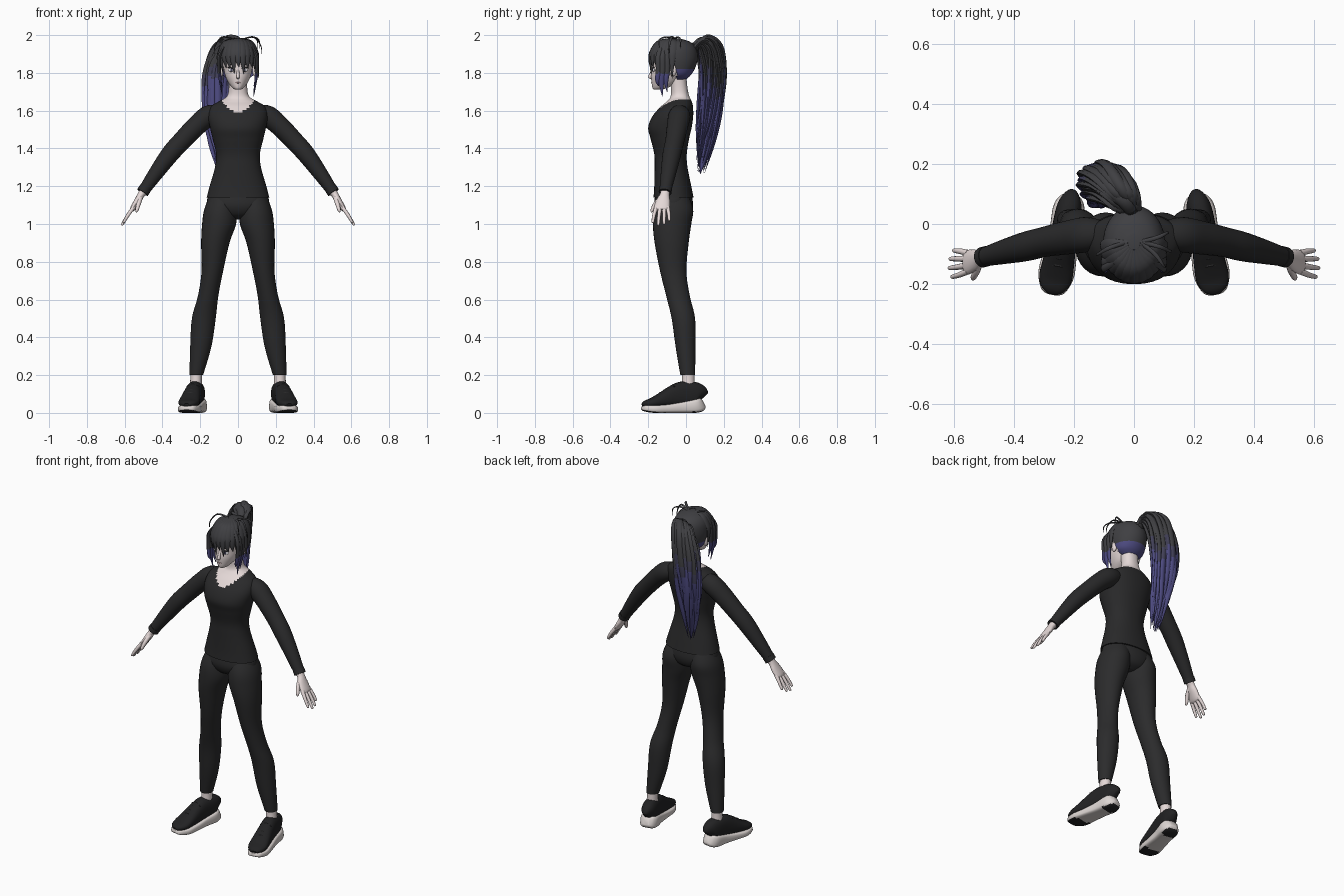
import bpy, bmesh, math, random
from mathutils import Vector, Matrix

random.seed(4)


def mat(name, r, g, b):
    m = bpy.data.materials.new(name)
    m.diffuse_color = (r, g, b, 1)
    return m


SKIN = mat("pale skin", .78, .69, .68)
SHIRT = mat("black shirt cloth", .022, .022, .023)
LEGGING = mat("black legging cloth", .024, .024, .025)
SHOE = mat("black shoe fabric", .016, .016, .017)
SOLE = mat("off white sole", .72, .67, .65)
HAIR = mat("charcoal hair", .05, .05, .055)
DUSK = mat("dusky violet hair", .055, .053, .1)
INDIGO = mat("indigo hair", .075, .07, .22)
EYE = mat("eye white", .85, .85, .88)
LIP = mat("soft pink lip", .6, .4, .4)


def smooth(pts, steps):
    """Catmull-Rom resampling of equal-length tuples."""
    out = []
    for i in range(len(pts) - 1):
        p = [pts[max(i - 1, 0)], pts[i], pts[i + 1], pts[min(i + 2, len(pts) - 1)]]
        for k in range(steps):
            t = k / steps
            out.append([.5 * (2 * b + (c - a) * t + (2 * a - 5 * b + 4 * c - d) * t * t
                              + (3 * b - a - 3 * c + d) * t ** 3) for a, b, c, d in zip(*p)])
    return out + [list(pts[-1])]


def finish(name, bm, mats, rule=None):
    bmesh.ops.recalc_face_normals(bm, faces=bm.faces[:])
    if rule:
        for f in bm.faces:
            f.material_index = rule(f.calc_center_median(), f.normal)
    me = bpy.data.meshes.new(name)
    bm.to_mesh(me)
    bm.free()
    for m in mats:
        me.materials.append(m)
    me.shade_smooth()
    me.set_sharp_from_angle(angle=math.radians(50))
    ob = bpy.data.objects.new(name, me)
    bpy.context.collection.objects.link(ob)
    return ob


def sweep(name, pts, mats, rule=None, n=16, steps=5, hint=None, power=2, place=None, cut=None):
    """Skin rings (x, y, z, half width, half depth); level rings unless a width hint is given."""
    rows = smooth(pts, steps)
    bm, rings = bmesh.new(), []
    for i, r in enumerate(rows):
        c, u, v = Vector(r[:3]), Vector((1, 0, 0)), Vector((0, 1, 0))
        if hint:
            t = (Vector(rows[min(i + 1, len(rows) - 1)][:3]) - Vector(rows[max(i - 1, 0)][:3])).normalized()
            u = Vector(hint)
            u = (u - t * u.dot(t)).normalized()
            v = t.cross(u)
        ring = []
        for k in range(n):
            a = 2 * math.pi * k / n
            x, y = [math.copysign(abs(w) ** (2 / power), w) for w in (math.cos(a), math.sin(a))]
            p = c + u * (x * max(r[3], .0005)) + v * (y * max(r[4], .0005))
            ring.append(bm.verts.new(place(p) if place else p))
        rings.append(ring)
    for a, b in zip(rings, rings[1:]):
        for k in range(n):
            bm.faces.new((a[k], a[(k + 1) % n], b[(k + 1) % n], b[k]))
    bm.faces.new(rings[0])
    bm.faces.new(rings[-1])
    if cut:
        bmesh.ops.delete(bm, geom=[f for f in bm.faces if cut(f.calc_center_median())], context='FACES')
    return finish(name, bm, mats, rule)


def ball(name, loc, size, m, turn=0, tilt=0):
    bm = bmesh.new()
    bmesh.ops.create_uvsphere(bm, u_segments=16, v_segments=10, radius=1)
    bm.transform(Matrix.Translation(loc) @ Matrix.Rotation(turn, 4, 'Z') @ Matrix.Rotation(tilt, 4, 'Y')
                 @ Matrix.Diagonal((*size, 1)))
    return finish(name, bm, [m])


def level(rows):
    """Rows of (z, centre x, half x, front y, back y) to sweep rings."""
    return [(cx, (f + b) / 2, z, rx, (b - f) / 2) for z, cx, rx, f, b in rows]


# Shirt with scooped neckline, running up into the neck
def neckline(c, n):
    return int(c.z > (1.59 + 9 * c.x ** 2 if c.y < -.04 else 1.66))


sweep("shirt_and_neck", level([
    (1.14, 0, .166, -.172, .04), (1.2, 0, .15, -.168, .028), (1.3, 0, .122, -.166, .008),
    (1.37, 0, .116, -.168, .004), (1.45, 0, .134, -.187, .016), (1.51, 0, .148, -.2, .03),
    (1.57, 0, .158, -.178, .038), (1.62, 0, .145, -.135, .037), (1.65, 0, .1, -.1, .03),
    (1.675, 0, .06, -.082, .018), (1.72, 0, .049, -.08, .008), (1.8, 0, .05, -.09, 0)]),
    [SHIRT, SKIN], neckline, n=48, steps=8, power=2.2)

# Pelvis
sweep("leggings_hips", level([
    (1.025, 0, .06, -.1, -.02), (1.05, 0, .12, -.145, .02), (1.1, 0, .165, -.168, .037),
    (1.17, 0, .152, -.16, .028)]), [LEGGING], n=32)

for s in (1, -1):
    side = "left" if s > 0 else "right"

    def mirror(p):
        return Vector((p.x * s, p.y, p.z))

    # Legs and ankles
    sweep(side + "_legging", level([
        (1.16, .075, .07, -.135, .01), (1.08, .092, .086, -.168, .038), (1.0, .1, .09, -.175, .028),
        (.9, .12, .075, -.166, .014), (.75, .136, .057, -.137, .002), (.62, .158, .054, -.105, .02),
        (.5, .181, .063, -.076, .048), (.35, .197, .056, -.055, .05), (.2, .221, .036, -.03, .048)]),
        [LEGGING], n=28, place=mirror)
    sweep(side + "_ankle", [(.221, .012, .23, .03, .033), (.222, .012, .17, .031, .034),
                            (.225, .01, .11, .034, .04)], [SKIN], place=mirror)

    # Sleeves with cuffs
    sweep(side + "_sleeve", [
        (.09, -.035, 1.59, .04, .04), (.155, -.035, 1.572, .058, .056), (.22, -.045, 1.52, .056, .053),
        (.3, -.06, 1.437, .05, .05), (.36, -.075, 1.37, .049, .048), (.43, -.092, 1.275, .041, .04),
        (.5, -.11, 1.175, .031, .03)], [SHIRT], n=24, hint=(0, 1, 0), place=mirror)
    sweep(side + "_cuff", [(.49, -.107, 1.19, .034, .033), (.505, -.111, 1.167, .034, .033)],
          [SHIRT], n=24, hint=(0, 1, 0), place=mirror)

    # Hands
    sweep(side + "_palm", [(.495, -.109, 1.18, .026, .024), (.513, -.113, 1.155, .025, .019),
                           (.53, -.12, 1.125, .036, .018), (.555, -.128, 1.085, .041, .015),
                           (.563, -.129, 1.073, .036, .01)], [SKIN], hint=(0, 1, 0), place=mirror)
    for k, (dy, ln) in enumerate([(-.03, .9), (-.01, 1.05), (.011, 1), (.03, .8)]):
        sweep(f"{side}_finger_{k + 1}", [
            (.552, -.127 + dy, 1.09, .011, .011), (.552 + .032 * ln, -.13 + dy * 1.3, 1.09 - .045 * ln, .0095, .0095),
            (.552 + .058 * ln, -.132 + dy * 1.45, 1.09 - .088 * ln, .007, .007),
            (.552 + .06 * ln, -.132 + dy * 1.45, 1.09 - .092 * ln, .002, .002)],
            [SKIN], n=10, hint=(0, 1, 0), place=mirror)
    sweep(side + "_thumb", [(.515, -.125, 1.145, .014, .014), (.525, -.158, 1.11, .013, .012),
                            (.535, -.178, 1.075, .01, .009), (.538, -.183, 1.062, .003, .003)],
          [SKIN], n=10, hint=(0, 1, 0), place=mirror)

    # Trainers, toes turned outward
    def shoe(p):
        q = Matrix.Rotation(math.radians(11), 3, 'Z') @ p
        return Vector(((q.x + .24) * s, q.y - .07, q.z))

    def tread(c, n):
        return int(n.z < -.7 and (c.y < -.14 or c.y > .03))

    sweep(side + "_shoe_sole", [(0, y, (t + b) / 2, w, (t - b) / 2) for y, w, t, b in [
        (-.167, .018, .035, .02), (-.152, .042, .04, .009), (-.1, .06, .041, 0), (-.03, .056, .046, 0),
        (.05, .051, .06, 0), (.12, .053, .075, 0), (.152, .04, .08, .01), (.166, .018, .072, .03)]],
        [SOLE, SHOE], tread, n=24, hint=(1, 0, 0), power=4, place=shoe)
    sweep(side + "_shoe_upper", [(0, y, (t + .03) / 2, w, (t - .03) / 2) for y, w, t in [
        (-.163, .02, .05), (-.145, .043, .066), (-.11, .055, .08), (-.06, .053, .108), (0, .047, .145),
        (.05, .044, .166), (.11, .043, .165), (.14, .037, .15), (.156, .015, .12)]],
        [SHOE], n=24, hint=(1, 0, 0), power=2.5, place=shoe)
    for k in range(4):
        y, z = -.07 + .024 * k, .106 + .0145 * k
        sweep(f"{side}_lace_{k + 1}", [(-.033, y, z - .012, .004, .004), (0, y, z, .004, .004),
                                       (.033, y, z - .012, .004, .004)],
              [LEGGING], n=6, hint=(0, 1, 0), place=shoe)

    # Facial features and ears
    ball(side + "_ear", (.088 * s, -.068, 1.812), (.012, .018, .03), SKIN)
    ball(side + "_eye", (.035 * s, -.1715, 1.815), (.018, .005, .01), EYE, .3 * s)
    ball(side + "_iris", (.034 * s, -.175, 1.815), (.007, .004, .009), DUSK, .3 * s)
    ball(side + "_lash", (.036 * s, -.1735, 1.827), (.021, .005, .003), HAIR, .3 * s, -.1 * s)
    ball(side + "_brow", (.036 * s, -.175, 1.845), (.019, .004, .003), HAIR, .3 * s, -.1 * s)

    # Framing locks in front of the ears, indigo towards the tips
    for k, (y, tip, w) in enumerate([(-.145, 1.73, .015), (-.125, 1.675, .02), (-.1, 1.70, .016)]):
        sweep(f"{side}_framing_lock_{k + 1}", [
            (.065, y + .02, 1.95, .012, .006), (.098, y, 1.89, w, .009), (.1, y, 1.82, w, .009),
            (.094, y - .006, 1.76, w * .8, .007), (.083, y, tip, .001, .001)],
            [HAIR, INDIGO], lambda c, n: int(c.z < 1.8), n=8, hint=(0, 1, 0), place=mirror)

# Head, nose and mouth
sweep("head", level([
    (1.711, 0, .012, -.168, -.135), (1.72, 0, .028, -.177, -.1), (1.745, 0, .049, -.182, -.05),
    (1.78, 0, .066, -.185, -.02), (1.82, 0, .076, -.183, .01), (1.87, 0, .083, -.183, .035),
    (1.92, 0, .078, -.17, .03), (1.96, 0, .045, -.13, 0)]), [SKIN], n=32)
sweep("nose", [(0, -.176, 1.82, .006, .006), (0, -.185, 1.795, .008, .009), (0, -.19, 1.777, .009, .011),
               (0, -.183, 1.768, .004, .005)], [SKIN], n=10)
ball("mouth", (0, -.181, 1.748), (.015, .004, .003), LIP)

# Scalp hair, open over the face, indigo at the nape
sweep("scalp_hair", level([
    (1.765, 0, .05, -.08, .0), (1.79, 0, .083, -.12, .027), (1.83, 0, .097, -.16, .05),
    (1.88, 0, .103, -.187, .062), (1.93, 0, .096, -.178, .053), (1.965, 0, .07, -.145, .02),
    (1.982, 0, .025, -.09, -.035)]), [HAIR, INDIGO],
    lambda c, n: int(c.z < 1.825 and c.y > -.06), n=40,
    cut=lambda c: (c.y < -.09 and c.z < 1.915) or (c.y < -.05 and c.z < 1.84))

# Fringe locks fanned around the forehead
for i in range(13):
    a = math.radians(-84 + 14 * i)
    d = Vector((math.sin(a) * .1, -math.cos(a) * .125, 0))
    tip = (1.795 if i in (5, 7) else 1.845 if i % 2 else 1.83) - .06 * abs(math.sin(a)) ** 3
    pts = [(d.x * k, d.y * k - .06, z, w, .007) for k, z, w in
           [(.2, 1.978, .01), (.72, 1.963, .02), (1.0, 1.915, .021), (1.06, 1.87, .016)]]
    sweep(f"fringe_lock_{i + 1}", pts + [(d.x * 1.03 + .006, d.y * 1.03 - .06, tip, .001, .001)],
          [HAIR], n=8, hint=(math.cos(a), math.sin(a), 0))

# Loose flyaway wisps on the crown
for i, (x, y, z) in enumerate([(.12, -.09, 1.9), (.1, -.14, 1.93), (-.12, -.1, 1.9), (.11, -.03, 1.93)]):
    sweep(f"wisp_{i + 1}", [(x * .2, -.06, 1.977, .007, .004), (x * .7, (y - .06) / 2, 1.99, .007, .004),
                            (x, y, z + .045, .005, .003), (x * 1.05, y, z, .001, .001)],
          [HAIR], n=6, hint=(0, 1, 0))

# Ponytail: hair tie, solid core and many tapered strands
TAIL = [(-.005, .035, 1.925), (-.03, .08, 1.963), (-.072, .122, 1.92), (-.1, .14, 1.78),
        (-.11, .13, 1.6), (-.105, .108, 1.43), (-.09, .075, 1.265)]
SPREAD = [.25, .5, .85, 1, .95, .7, .3]
LIFT = [.2, .45, .35, 0, 0, 0, 0]
sweep("hair_tie", [(.0, .025, 1.915, .026, .026), (-.015, .05, 1.94, .026, .026)], [SHIRT], hint=(1, 0, 0))


def tail_colour(edge):
    return lambda c, n: 0 if c.z > edge else 1 if c.z > edge - .07 else 2


sweep("ponytail_core", [(*p, .05 * k, .045 * k) for p, k in zip(TAIL, [.4, .6, .9, 1, .9, .7, .05])],
      [HAIR, DUSK, INDIGO], tail_colour(1.8), hint=(1, 0, 0))
for i in range(44):
    a, r = i * 2.4, .072 * math.sqrt((i + 8) / 52)
    ox, oy = r * math.cos(a), r * math.sin(a)
    length = random.uniform(.78, 1)
    pts = []
    for j, (p, k, lift) in enumerate(zip(smooth(TAIL, 1), SPREAD, LIFT)):
        taper = [.6, .9, 1, 1, .9, .7, .04][j]
        z = p[2] if j < 3 else 1.92 - (1.92 - p[2]) * length
        pts.append((p[0] + ox * k + random.uniform(-.006, .006), p[1] + oy * k + random.uniform(-.006, .006),
                    z + oy * lift, .019 * taper, .011 * taper))
    sweep(f"ponytail_strand_{i + 1}", pts, [HAIR, DUSK, INDIGO],
          tail_colour((1.78 if oy > 0 else 1.86) + random.uniform(-.08, .06)), n=8, hint=(1, 0, 0))
